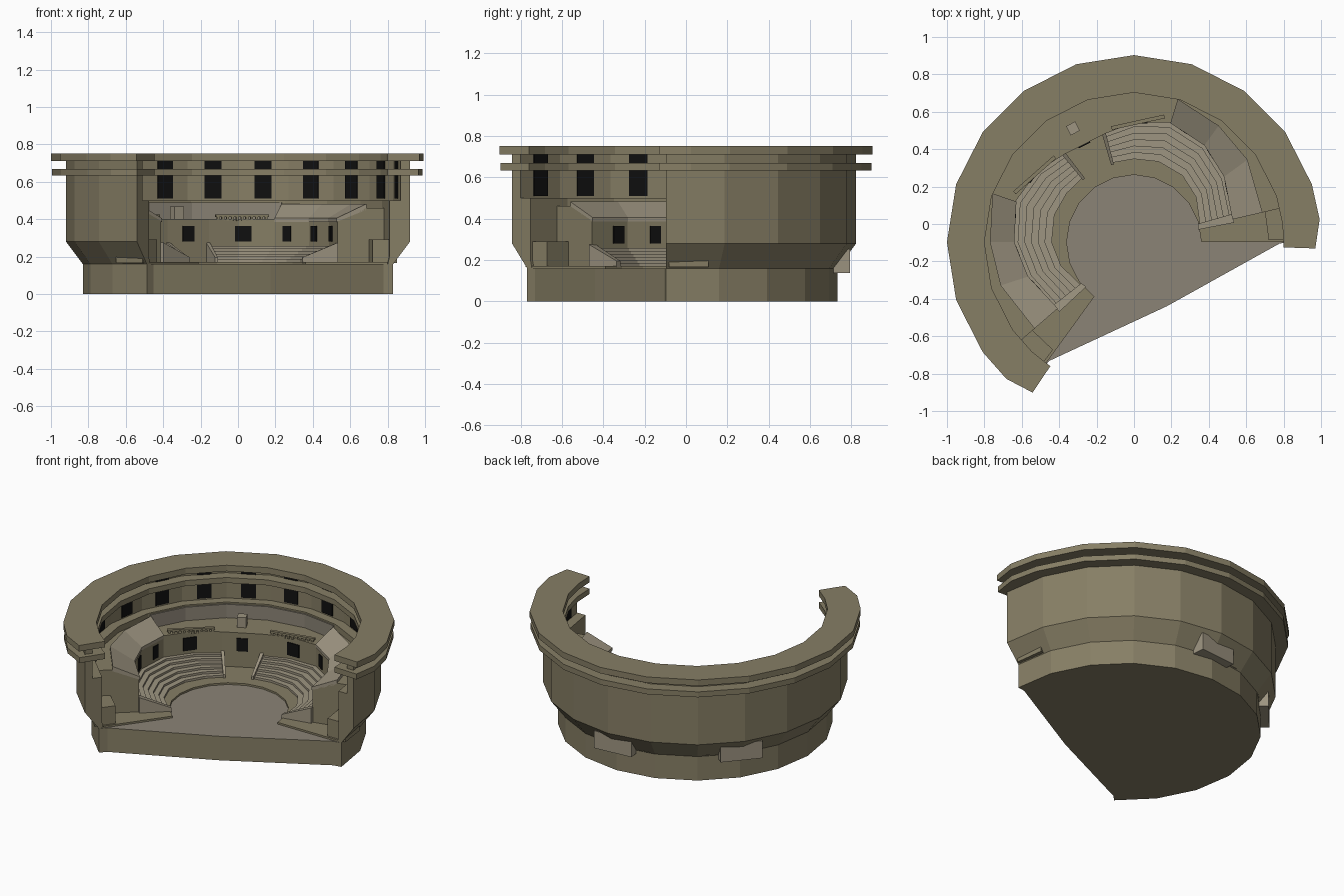
import bpy, bmesh
from math import sin, cos, radians, atan2
from mathutils import Matrix, Vector

if "Cube" in bpy.data.objects:
    bpy.data.objects.remove(bpy.data.objects["Cube"])

# Local frame: symmetry axis is +y, opening is -y; the whole thing is turned 27 degrees
WORLD = Matrix.Translation((0, -0.097, 0)) @ Matrix.Rotation(radians(27), 4, 'Z')


def material(name, c):
    m = bpy.data.materials.new(name)
    m.diffuse_color = (*c, 1)
    m.use_nodes = True
    m.node_tree.nodes["Principled BSDF"].inputs["Base Color"].default_value = m.diffuse_color
    return m


STONE = material("stone", (.24, .21, .13))
LIGHT = material("light_stone", (.34, .30, .22))
GREY = material("grey_floor", (.26, .23, .18))
BLACK = material("opening", (.005, .005, .005))


def finish(name, bm, *mats):
    bmesh.ops.recalc_face_normals(bm, faces=bm.faces)
    me = bpy.data.meshes.new(name)
    bm.to_mesh(me)
    bm.free()
    ob = bpy.data.objects.new(name, me)
    for m in mats:
        me.materials.append(m)
    ob.matrix_world = WORLD
    bpy.context.collection.objects.link(ob)
    return ob


def polar(phi, r, z=0):
    a = radians(phi)
    return Vector((r * sin(a), r * cos(a), z))


def sweep(name, phis, profile, mat):
    """Sweep a closed (r, z) profile (list, or function of the angle) through faceted stations."""
    bm = bmesh.new()
    rows = [[bm.verts.new(polar(p, r, z)) for r, z in (profile(p) if callable(profile) else profile)]
            for p in phis]
    n = len(rows[0])
    for a, b in zip(rows, rows[1:]):
        for i in range(n):
            j = (i + 1) % n
            bm.faces.new((a[i], a[j], b[j], b[i]))
    bm.faces.new(rows[0])
    bm.faces.new(rows[-1])
    return finish(name, bm, mat)


def boxes(name, items, mat):
    """items: (centre, size, yaw in radians)"""
    bm = bmesh.new()
    for c, s, yaw in items:
        m = Matrix.Translation(c) @ Matrix.Rotation(yaw, 4, 'Z') @ Matrix.Diagonal((*s, 1))
        bmesh.ops.create_cube(bm, size=1, matrix=m)
    return finish(name, bm, mat)


def lerp_table(table, p):
    p = abs(p)
    if p <= table[0][0]:
        return table[0][1]
    for (a, u), (b, v) in zip(table, table[1:]):
        if p <= b:
            return u + (v - u) * (p - a) / (b - a)
    return table[-1][1]


def both(phis):
    return [-p for p in reversed(phis)] + list(phis)


INNER = [(12, .60), (27, .64), (44, .67), (63, .645), (81, .60), (104, .545)]  # seating back wall
OUTER = [(44, .80), (63, .77), (81, .75), (104, .705)]                       # top of sloped bank
FRONT = [(12, .44), (44, .45), (63, .44), (81, .41), (104, .36)]             # first seat row
RING = [9, 27, 45, 63, 81, 99]


def wall_at(phi):
    """Point and yaw on the faceted seating back wall."""
    knots = [(-12, .60)] + INNER
    s, p = (-1 if phi < 0 else 1), abs(phi)
    for (a, u), (b, v) in zip(knots, knots[1:]):
        if p <= b:
            A, B = polar(a, u), polar(b, v)
            P = A.lerp(B, (p - a) / (b - a))
            d = B - A
            return Vector((P.x * s, P.y, 0)), atan2(d.y * s, d.x)


# Base drum with the flat front cut and grey stage floor
bm = bmesh.new()
pts = [polar(p, .83) for p in both(RING + [117])] + [Vector((.69, -.36, 0)), Vector((0, -.385, 0)), Vector((-.69, -.36, 0))]
low = bm.faces.new([bm.verts.new(p) for p in pts])
ext = bmesh.ops.extrude_face_region(bm, geom=[low])
top = [g for g in ext['geom'] if isinstance(g, bmesh.types.BMVert)]
for v in top:
    v.co.z = .16
for g in ext['geom']:
    if isinstance(g, bmesh.types.BMFace):
        g.material_index = 1
if not low.is_valid or len(bm.faces) < len(pts) + 2:
    bm.faces.new([v for v in bm.verts if v not in top])
finish("base", bm, STONE, GREY)

# Raised walkway around the stage floor
sweep("walkway", both([9, 27, 45, 63, 81, 99, 117]), [(.36, .15), (.36, .172), (.80, .172), (.80, .15)], STONE)

# Outer wall with flared foot and inner ledge below the gallery
sweep("outer_wall", both(RING + [117]),
      [(.80, .155), (.83, .16), (.92, .28), (.92, .72), (.87, .72), (.87, .50), (.81, .50), (.81, .2)], STONE)

# Two roof slabs
for nm, z0, z1, r in (("roof_slab", .71, .75, 1.0), ("lower_cornice", .632, .668, .995)):
    sweep(nm, both(RING + [110, 119]),
          lambda p: [(.80, z0), (r - (.03 if abs(p) > 115 else 0), z0), (r - (.03 if abs(p) > 115 else 0), z1), (.80, z1)], STONE)

# Gallery openings on every facet
boxes("gallery_openings", [(polar(p, .859, .61), (.09, .012, .20), -radians(p)) for p in range(-108, 109, 18)], BLACK)

# Central back wall and terrace
sweep("terrace", both([12, 27, 44]),
      lambda p: [(lerp_table(INNER, p), .165), (lerp_table(INNER, p), .40), (.83, .40), (.83, .165)], STONE)
sweep("terrace_back_wall", both([9, 27, 44]), [(.80, .39), (.80, .49), (.83, .49), (.83, .39)], GREY)

for s, side in ((1, "right"), (-1, "left")):
    bank = [s * p for p in (44, 63, 81, 104)]
    # Wall under the sloped bank, then the light sloped cap
    sweep("bank_wall_" + side, bank,
          lambda p: [(lerp_table(INNER, p), .165), (lerp_table(INNER, p), .39), (lerp_table(OUTER, p), .46), (.83, .46), (.83, .165)], STONE)
    sweep("bank_slope_" + side, bank,
          lambda p: [(lerp_table(INNER, p) - .005, .385), (lerp_table(INNER, p) - .005, .405),
                     (lerp_table(OUTER, p), .482), (lerp_table(OUTER, p), .45)], LIGHT)
    # Stepped seating
    N = 6

    def seat_profile(p):
        a, b = lerp_table(FRONT, p), lerp_table(INNER, p) + .01
        out = [(a, .165)]
        for i in range(N):
            z = .172 + .085 * (i + 1) / N
            out += [(a + (b - a) * i / N, z), (a + (b - a) * (i + 1) / N, z)]
        return out + [(b, .165)]
    sweep("seating_" + side, [s * p for p in (12, 27, 44, 63, 81, 102)], seat_profile, LIGHT)
    # Cheek walls at both ends of the seating
    for nm, p0, p1 in (("aisle_cheek_", 10.5, 12.5), ("end_cheek_", 101, 106)):
        sweep(nm + side, [s * p0, s * p1],
              lambda p: [(lerp_table(FRONT, p) - .01, .165), (lerp_table(FRONT, p) - .01, .195),
                         (lerp_table(INNER, p), .275), (lerp_table(INNER, p), .165)], LIGHT)
    # End blocks beside the opening
    sweep("end_block_" + side, [s * 103, s * 116], [(.72, .165), (.72, .29), (.85, .29), (.85, .165)], STONE)
    # Toothed parapet on the terrace edge
    teeth = []
    A, B = Vector((.17 * s, .598, 0)), Vector((.45 * s, .525, 0))
    d = B - A
    yaw = atan2(d.y * s, d.x * s)
    for i in range(11):
        teeth.append((A.lerp(B, (i + .5) / 11) + Vector((0, 0, .402)), (.013, .018, .024), yaw))
    teeth.append((A.lerp(B, .5) + Vector((0, 0, .418)), (d.length, .02, .012), yaw))
    boxes("parapet_" + side, teeth, STONE)
    # Passage block poking out through the back of the drum
    boxes("passage_" + side, [(polar(s * 27, .80, .195), (.26, .16, .115), -radians(s * 22))], LIGHT)

# Openings in the seating back wall
wins = []
for p, w in ((0, .07), (28, .12), (51, .05), (68, .055), (87, .07)):
    for s in ((1, -1) if p else (1,)):
        P, yaw = wall_at(p * s)
        wins.append((P + Vector((0, 0, .322)), (w, .012, .085), yaw))
boxes("back_wall_openings", wins, BLACK)

# Small pedestal box on the terrace
boxes("pedestal", [(Vector((-.015, .69, .43)), (.055, .055, .075), 0)], LIGHT)
